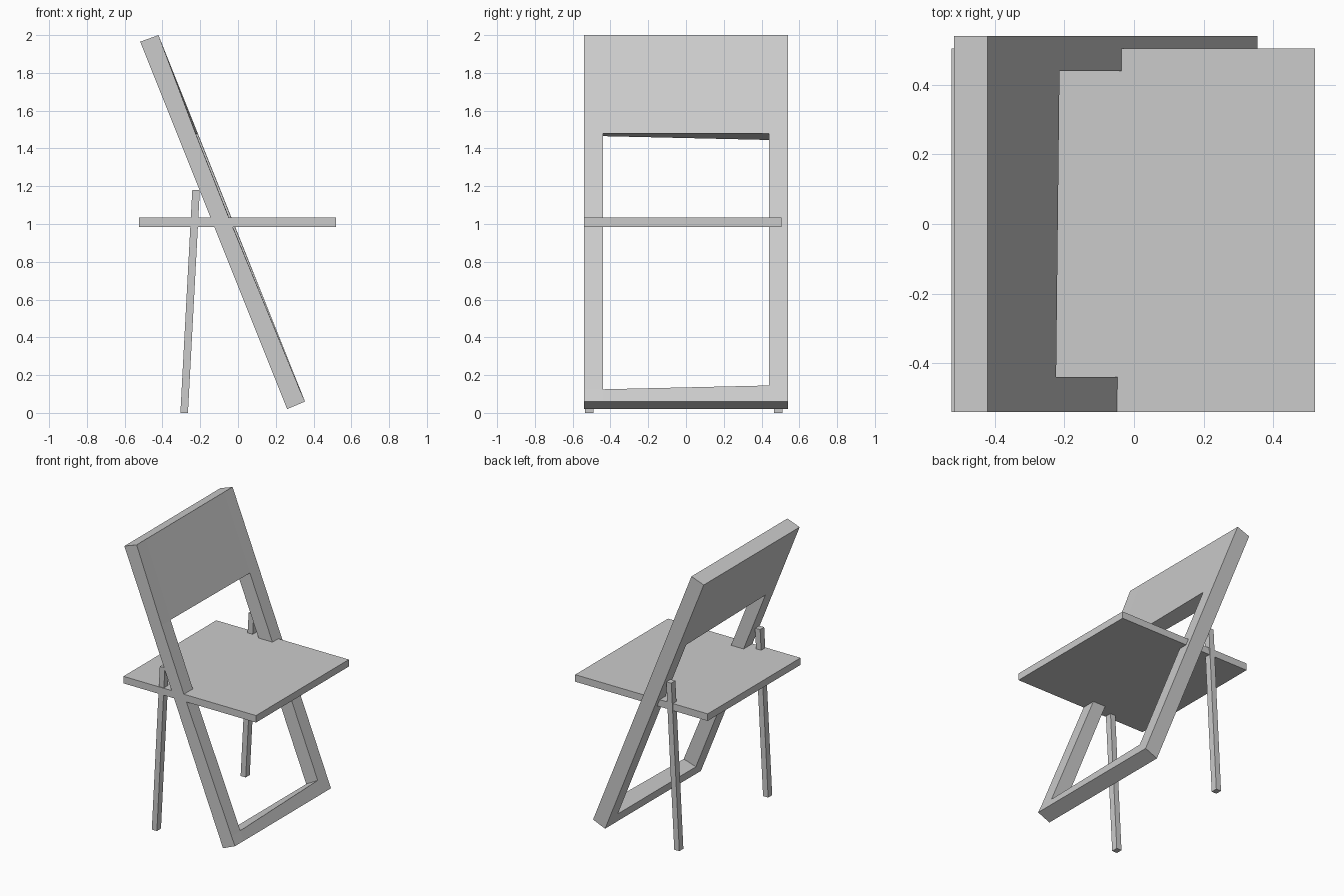
import bpy
import bmesh

if "Cube" in bpy.data.objects:
    bpy.data.objects.remove(bpy.data.objects["Cube"])

# Single plain grey finish
grey = bpy.data.materials.new("plain grey")
grey.use_nodes = True
colour = (0.6, 0.6, 0.6, 1)
grey.diffuse_color = colour
grey.node_tree.nodes["Principled BSDF"].inputs["Base Color"].default_value = colour


def finish(name, bm):
    bmesh.ops.recalc_face_normals(bm, faces=bm.faces[:])
    mesh = bpy.data.meshes.new(name)
    bm.to_mesh(mesh)
    bm.free()
    mesh.materials.append(grey)
    obj = bpy.data.objects.new(name, mesh)
    bpy.context.collection.objects.link(obj)


def box(name, low, high, lean=0.0):
    """Box between two corners, its top shifted along x by lean."""
    bm = bmesh.new()
    bmesh.ops.create_cube(bm, size=1)
    for v in bm.verts:
        shift = lean if v.co.z > 0 else 0
        v.co = [b if c > 0 else a for c, a, b in zip(v.co, low, high)]
        v.co.x += shift
    finish(name, bm)


# Leaning frame: upper back panel, two long rails and a floor bar
COLS = [-0.54, -0.44, 0.44, 0.54]
FRONT_Z = [0.06, 0.135, 1.03, 1.48, 2.0]
BACK_Z = [0.02, 0.095, 0.99, 1.455, 1.965]
DENT = [0, 0.003, 0.014, 0.012, 0]      # slight twist of the front face
SLOPE = -0.4


def leaning_frame():
    bm = bmesh.new()
    front, back = {}, {}
    for r in range(len(FRONT_Z)):
        for c, y in enumerate(COLS):
            zf = FRONT_Z[r] + (0.023 * y if r == 1 else 0)
            zb = BACK_Z[r] - (0.023 * y if r == 3 else 0)
            xf = 0.355 + SLOPE * (zf - 0.06) - DENT[r] * (0.54 - y) / 1.08
            xb = 0.26 + SLOPE * (zb - 0.02)
            front[r, c] = bm.verts.new((xf, y, zf))
            back[r, c] = bm.verts.new((xb, y, zb))
    # Every cell is solid except the opening between the rails
    solid = {(r, c) for r in range(4) for c in range(3)} - {(1, 1), (2, 1)}
    for r, c in sorted(solid):
        ring = [(r, c), (r, c + 1), (r + 1, c + 1), (r + 1, c)]
        bm.faces.new([front[k] for k in ring])
        bm.faces.new([back[k] for k in reversed(ring)])
        beyond = [(r - 1, c), (r, c + 1), (r + 1, c), (r, c - 1)]
        for i, cell in enumerate(beyond):
            if cell not in solid:
                a, b = ring[i], ring[(i + 1) % 4]
                bm.faces.new([front[b], front[a], back[a], back[b]])
    finish("leaning_frame", bm)


leaning_frame()

# Flat seat board passing through the frame
box("seat", (-0.525, -0.54, 0.985), (0.52, 0.505, 1.035))

# Slim rear legs
for side, y in (("right", -0.512), ("left", 0.488)):
    box("rear_leg_" + side, (-0.305, y - 0.023, 0), (-0.265, y + 0.023, 1.18), 0.063)
